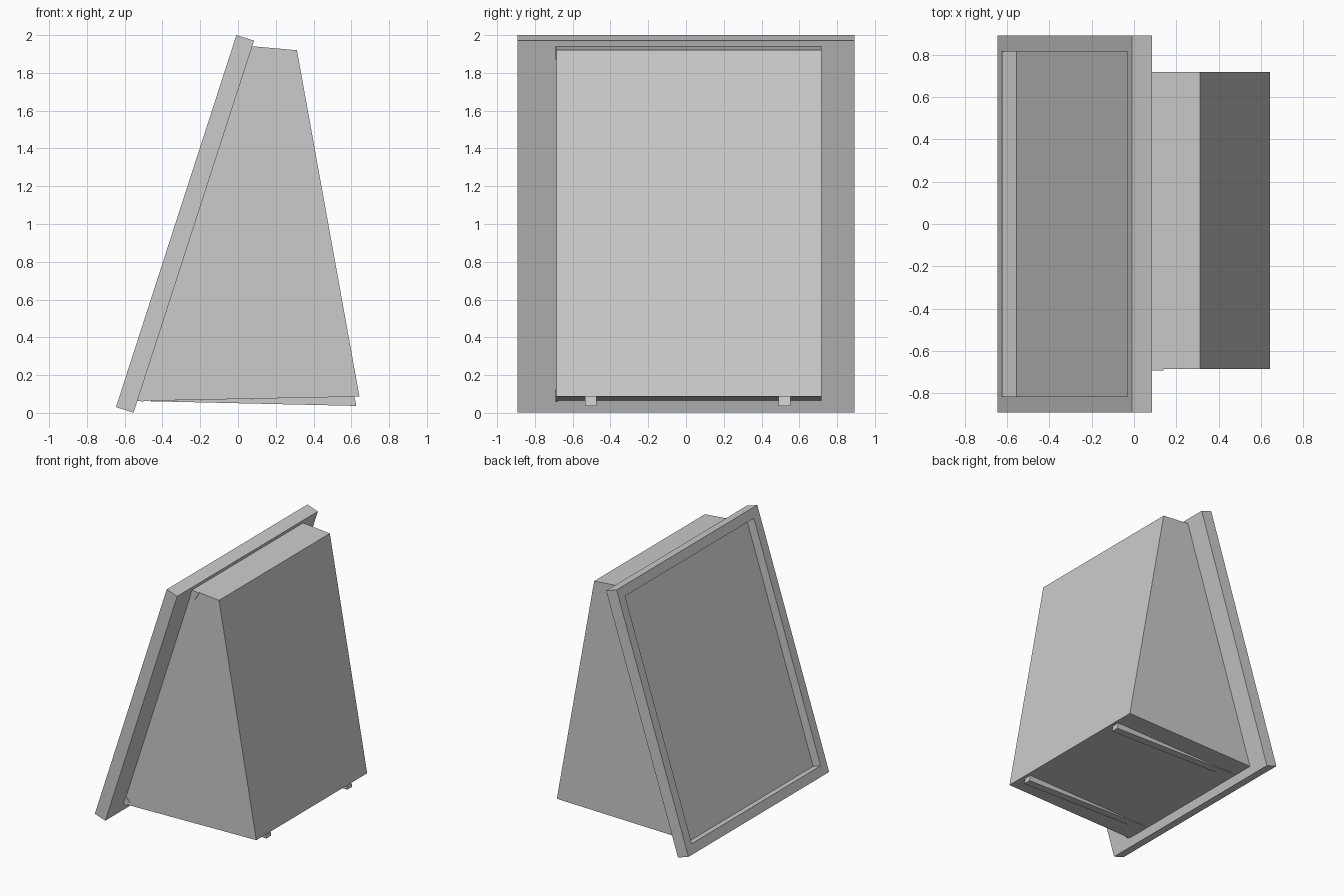
import bpy, bmesh

if "Cube" in bpy.data.objects:
    bpy.data.objects.remove(bpy.data.objects["Cube"])


def prism(name, profile, y0, y1):
    """Extrude an x-z profile from y0 to y1."""
    bm = bmesh.new()
    face = bm.faces.new([bm.verts.new((x, y0, z)) for x, z in profile])
    ext = bmesh.ops.extrude_face_region(bm, geom=[face])
    moved = [g for g in ext["geom"] if isinstance(g, bmesh.types.BMVert)]
    bmesh.ops.translate(bm, verts=moved, vec=(0, y1 - y0, 0))
    bmesh.ops.recalc_face_normals(bm, faces=bm.faces)
    mesh = bpy.data.meshes.new(name)
    bm.to_mesh(mesh)
    bm.free()
    obj = bpy.data.objects.new(name, mesh)
    bpy.context.collection.objects.link(obj)
    return obj


# Leaning coordinates: t runs up the panel, d goes inward from its front face
U = (0.308, 0.9514)


def lean(t, d):
    return (-0.646 + t * U[0] + d * U[1], 0.031 + t * U[1] - d * U[0])


def slab(name, t0, t1, d0, d1, y0, y1):
    return prism(name, [lean(t0, d0), lean(t1, d0), lean(t1, d1), lean(t0, d1)], y0, y1)


# Leaning panel: backing plate plus raised border rails
T, W, D, R, B = 2.07, 0.891, 0.098, 0.07, 0.075
slab("panel_backing", 0, T, R, D, -W, W)
slab("bottom_rail", 0, B, 0, R, -W, W)
slab("top_rail", T - B, T, 0, R, -W, W)
for side, y0, y1 in (("front", -W, -W + B), ("rear", W - B, W)):
    slab(side + "_rail", B, T - B, 0, R, y0, y1)

# Wedge-shaped body behind the panel
prism("body", [(-0.535, 0.063), (0.643, 0.086), (0.312, 1.92), (0.075, 1.941)],
      -0.686, 0.718)

# Tapered runners under the body
for i, y in enumerate((-0.504, 0.521)):
    prism(f"runner_{i + 1}", [(-0.525, 0.063), (0.626, 0.037), (0.617, 0.0855)],
          y - 0.031, y + 0.031)

# Small mounting tabs on the side of the body
prism("lower_tab", [lean(0.07, D), lean(0.13, D), lean(0.11, D + 0.045),
                    lean(0.07, D + 0.03)], -0.692, -0.68)
prism("upper_tab", [(0.075, 1.941), (0.14, 1.935), (0.1, 1.87), (0.055, 1.87)],
      -0.692, -0.68)
